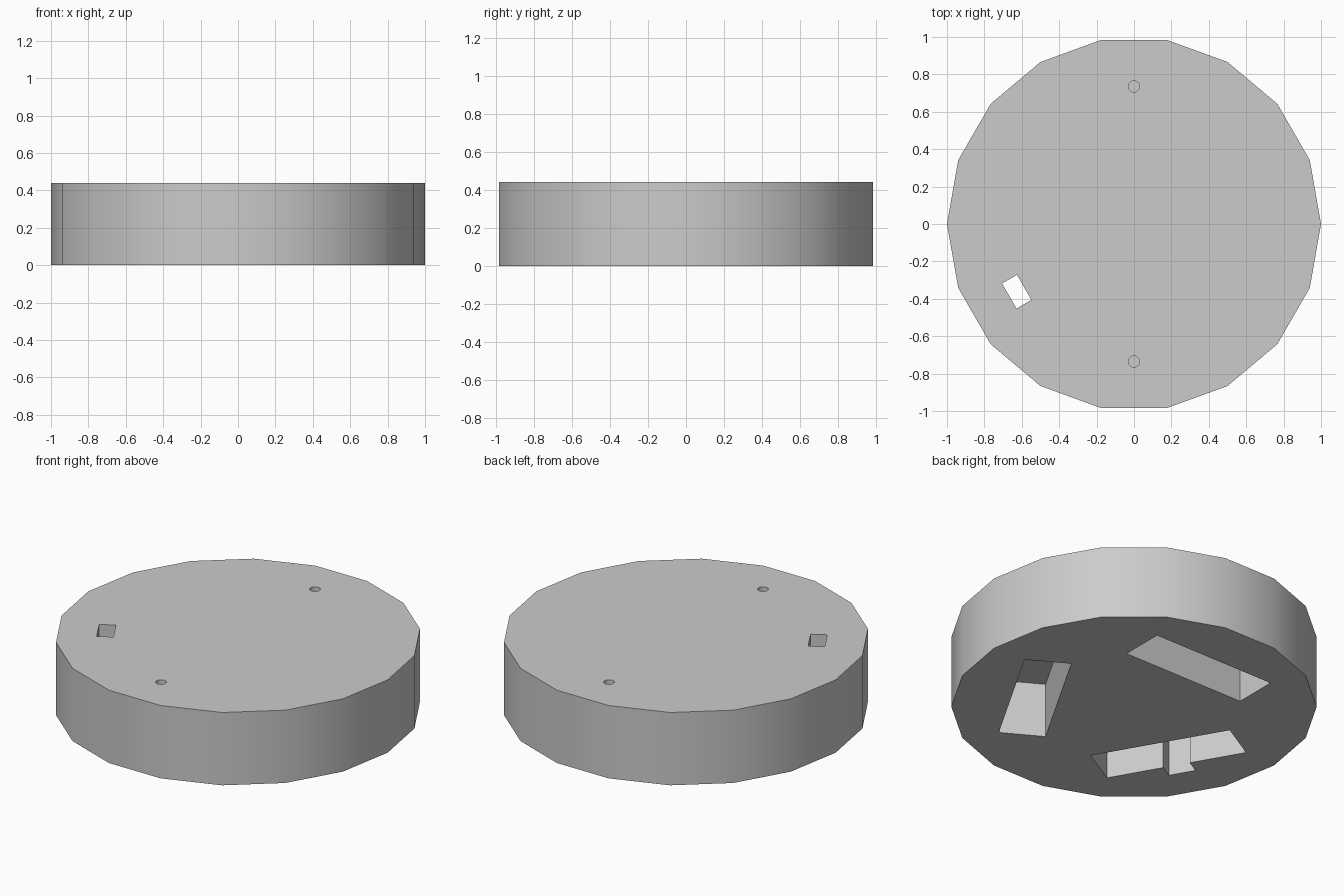
import bpy
import math

cube = bpy.data.objects.get("Cube")
if cube:
    bpy.data.objects.remove(cube, do_unlink=True)

HEIGHT = 0.44
POCKET_DEPTH = 0.33
HOLE_DEPTH = 0.22

# Single grey finish
grey = bpy.data.materials.new("plain_grey")
grey.use_nodes = True
grey.diffuse_color = (0.6, 0.6, 0.6, 1)
bsdf = next(n for n in grey.node_tree.nodes if n.type == 'BSDF_PRINCIPLED')
bsdf.inputs["Base Color"].default_value = (0.6, 0.6, 0.6, 1)


def cylinder(name, sides, radius, z_low, z_high, x=0.0, y=0.0):
    bpy.ops.mesh.primitive_cylinder_add(
        vertices=sides, radius=radius, depth=z_high - z_low,
        location=(x, y, (z_low + z_high) / 2))
    obj = bpy.context.object
    obj.name = name
    return obj


def radial_box(name, angle, inner, outer, length, z_low, z_high):
    """Box whose long side runs tangentially at the given angle."""
    a = math.radians(angle)
    r = (inner + outer) / 2
    bpy.ops.mesh.primitive_cube_add(
        size=1, location=(r * math.cos(a), r * math.sin(a), (z_low + z_high) / 2),
        rotation=(0, 0, a))
    obj = bpy.context.object
    obj.name = name
    obj.scale = (outer - inner, length, z_high - z_low)
    return obj


def cut(target, cutter):
    cutter.hide_render = True
    bpy.context.view_layer.update()
    mod = target.modifiers.new("cut", 'BOOLEAN')
    mod.operation = 'DIFFERENCE'
    mod.solver = 'EXACT'
    mod.object = cutter
    bpy.ops.object.select_all(action='DESELECT')
    target.select_set(True)
    bpy.context.view_layer.objects.active = target
    bpy.ops.object.modifier_apply(modifier=mod.name)
    bpy.data.objects.remove(cutter, do_unlink=True)


# Eighteen-sided disc, with a corner pointing along +x
disc = cylinder("disc_body", 18, 1.0, 0.0, HEIGHT)
disc.rotation_euler.z = math.radians(10)  # primitive starts on +y
bpy.ops.object.transform_apply(location=True, rotation=True, scale=True)
disc.data.materials.append(grey)

# Three tangential pockets in the underside
for angle in (-30, 90, 210):
    cut(disc, radial_box("pocket_cutter", angle, 0.42, 0.68, 0.81, -0.1, POCKET_DEPTH))

# Slot through the full height beside one pocket
cut(disc, radial_box("slot_cutter", 210, 0.678, 0.77, 0.155, -0.2, HEIGHT + 0.1))

# Two small blind holes in the top
for side in (-1, 1):
    cut(disc, cylinder("hole_cutter", 18, 0.03, HEIGHT - HOLE_DEPTH, HEIGHT + 0.1,
                       y=side * 0.735))

# Smooth rim, crisp corners
bpy.ops.object.select_all(action='DESELECT')
disc.select_set(True)
bpy.context.view_layer.objects.active = disc
bpy.ops.object.shade_smooth_by_angle(angle=math.radians(30))
